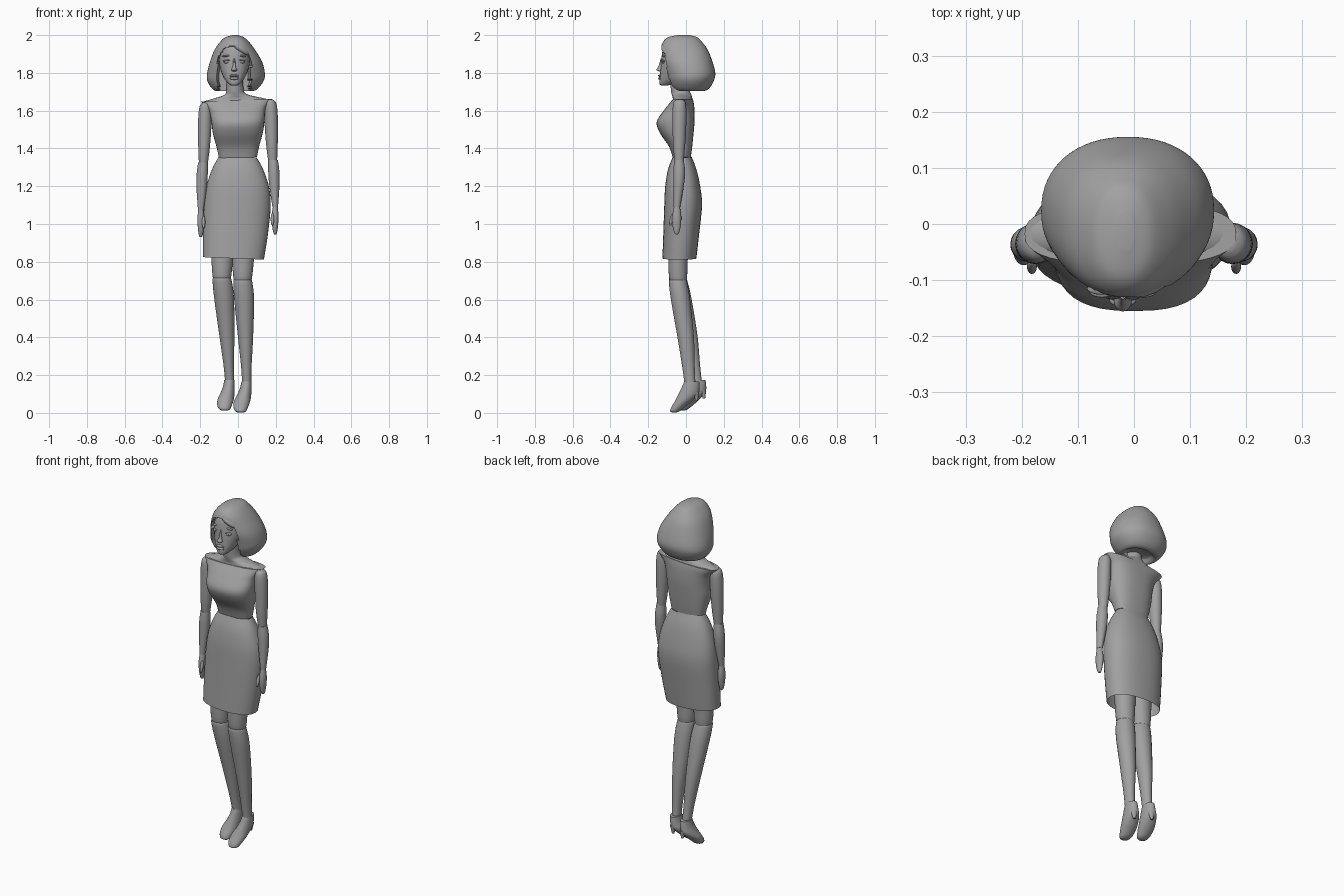
import bpy
import bmesh
import math
from mathutils import Vector

default_cube = bpy.data.objects.get("Cube")
if default_cube:
    bpy.data.objects.remove(default_cube, do_unlink=True)

GREY = (0.36, 0.36, 0.36, 1)
plain_grey = bpy.data.materials.new("plain_grey")
plain_grey.use_nodes = True
plain_grey.diffuse_color = GREY
plain_grey.node_tree.nodes["Principled BSDF"].inputs["Base Color"].default_value = GREY
parts = []


def finish(name, bm):
    """Turn a bmesh into a named, coloured object."""
    bmesh.ops.recalc_face_normals(bm, faces=bm.faces)
    mesh = bpy.data.meshes.new(name)
    bm.to_mesh(mesh)
    bm.free()
    mesh.materials.append(plain_grey)
    obj = bpy.data.objects.new(name, mesh)
    bpy.context.collection.objects.link(obj)
    parts.append(obj)
    return obj


def spline(a, b, c, d, t):
    """Catmull-Rom blend between rings b and c."""
    return [q + t / 2 * (r - p + t * (2 * p - 5 * q + 4 * r - s + t * (3 * (q - r) + s - p)))
            for p, q, r, s in zip(a, b, c, d)]


def loft(name, rings, power=2, sides=28, steps=4, slope=0, caps=True, shape=None):
    """Skin rounded sections given as (z, x_min, x_max, y_min, y_max)."""
    padded = [rings[0], *rings, rings[-1]]
    sections = [spline(*padded[i:i + 4], k / steps)
                for i in range(len(rings) - 1) for k in range(steps)]
    sections.append(rings[-1])
    bm = bmesh.new()
    loops = []
    for z, x_min, x_max, y_min, y_max in sections:
        loop = []
        for k in range(sides):
            angle = math.tau * k / sides
            u, v = [math.copysign(abs(w) ** (2 / power), w)
                    for w in (math.cos(angle), math.sin(angle))]
            x = (x_min + x_max + u * (x_max - x_min)) / 2
            y = (y_min + y_max + v * (y_max - y_min)) / 2
            point = Vector((x, y, z + slope * x))
            loop.append(bm.verts.new(shape(point) if shape else point))
        loops.append(loop)
    for low, high in zip(loops, loops[1:]):
        for k in range(sides):
            n = (k + 1) % sides
            bm.faces.new((low[k], low[n], high[n], high[k]))
    if caps:
        bm.faces.new(loops[0])
        bm.faces.new(loops[-1])
    return finish(name, bm)


def blob(name, place, size, turn=(0, 0, 0)):
    """Small stretched sphere for face details and thumbs."""
    bm = bmesh.new()
    bmesh.ops.create_uvsphere(bm, u_segments=16, v_segments=10, radius=1)
    obj = finish(name, bm)
    obj.location, obj.scale, obj.rotation_euler = place, size, turn


# Dress: skirt open at the hem, bodice with a flat bust
loft("skirt", [(.817, -.185, .137, -.125, .055), (.95, -.185, .158, -.12, .07),
               (1.1, -.18, .173, -.115, .085), (1.2, -.165, .165, -.11, .075),
               (1.29, -.135, .135, -.095, .055), (1.355, -.1, .1, -.07, .03)],
     power=2.3, sides=40, slope=-.04, caps=False)
loft("bodice", [(1.35, -.1, .1, -.07, .025), (1.41, -.113, .113, -.09, .033),
                (1.48, -.132, .132, -.137, .04), (1.54, -.14, .14, -.155, .045),
                (1.6, -.152, .145, -.118, .045), (1.635, -.178, .165, -.09, .042),
                (1.655, -.195, .182, -.073, .038)], power=2.6, sides=40, slope=.04)
loft("neck_and_shoulders", [(1.652, -.19, .178, -.07, .036), (1.668, -.13, .11, -.07, .033),
                            (1.685, -.075, .05, -.075, .028), (1.71, -.062, .03, -.08, .02),
                            (1.8, -.06, .025, -.085, .015)], slope=.03)

# Arms: jointed pieces, mirrored to the other side
upper_arm = [(1.65, .16, .18, -.048, -.02), (1.635, .145, .2, -.065, -.004),
             (1.59, .14, .209, -.071, .002), (1.5, .142, .212, -.071, .001),
             (1.4, .15, .21, -.068, -.005), (1.325, .16, .207, -.06, -.012)]
forearm = [(1.33, .16, .211, -.062, -.012), (1.27, .16, .219, -.067, -.005),
           (1.2, .165, .22, -.066, -.01), (1.08, .182, .212, -.065, -.031)]
hand = [(1.085, .185, .21, -.063, -.033), (1.03, .178, .215, -.073, -.025),
        (.98, .181, .212, -.071, -.028), (.945, .187, .207, -.062, -.036),
        (.935, .192, .202, -.055, -.042)]
for side, sign, lift in (("left", 1, .01), ("right", -1, -.005)):
    def place_arm(p):
        return Vector((p.x * sign, p.y, p.z + lift))

    for part, rings in (("upper_arm", upper_arm), ("forearm", forearm), ("hand", hand)):
        loft(f"{side}_{part}", rings, sides=20, shape=place_arm)
    blob(f"{side}_thumb", (.182 * sign, -.076, 1.015 + lift), (.009, .01, .035),
         (-.25, 0, 0))

# Legs: the right one swings slightly back
thigh = [(.69, -.018, .068, -.08, 0), (.72, -.025, .075, -.09, .006),
         (.82, -.03, .085, -.093, .01), (1.0, -.02, .1, -.09, .03)]
shin = [(.705, -.02, .07, -.085, 0), (.69, -.025, .076, -.09, .006),
        (.6, -.02, .085, -.08, .022), (.4, 0, .08, -.045, .042),
        (.25, .016, .072, -.021, .046), (.155, .022, .07, -.008, .05)]
shoe = [(.165, .018, .072, -.01, .07), (.13, .01, .072, -.025, .072),
        (.095, -.005, .07, -.042, .065), (.06, -.022, .064, -.06, .03),
        (.03, -.024, .053, -.078, -.005), (.01, -.015, .043, -.084, -.032),
        (.002, -.002, .032, -.075, -.05)]
heel = [(.11, .022, .065, .03, .07), (.085, .032, .056, .043, .066),
        (.065, .037, .051, .05, .062)]
for side, swing in (("left", 0), ("right", 1)):
    def place_leg(p):
        down = max(0, (.7 - p.z) / .55)
        return p + swing * Vector((-.11 + .02 * down, .034 * down, .01))

    for part, rings in (("thigh", thigh), ("shin", shin), ("shoe", shoe), ("heel", heel)):
        loft(f"{side}_{part}", rings, sides=24, shape=place_leg)

# Head
FACE_X = -.02
loft("head", [(1.733, -.035, -.005, -.13, -.1), (1.742, -.05, .01, -.14, -.07),
              (1.775, -.076, .036, -.139, -.01), (1.83, -.096, .058, -.134, .03),
              (1.88, -.1, .062, -.13, .04), (1.93, -.09, .055, -.12, .04),
              (1.965, -.06, .03, -.09, .02)], power=2.2)
loft("nose", [(1.807, -.028, -.012, -.14, -.12), (1.815, -.036, -.004, -.156, -.12),
              (1.835, -.028, -.012, -.146, -.12), (1.875, -.026, -.014, -.134, -.11)],
     sides=16)
for name, z, height in (("upper_lip", 1.785, .007), ("lower_lip", 1.771, .008)):
    blob(name, (FACE_X, -.136, z), (.024, .012, height))
for side, sign in (("left", 1), ("right", -1)):
    blob(f"{side}_eye", (FACE_X + .037 * sign, -.117, 1.858), (.019, .011, .009))
    blob(f"{side}_eyelid", (FACE_X + .037 * sign, -.119, 1.866), (.024, .012, .004),
         (0, .12 * sign, 0))
    blob(f"{side}_eyebrow", (FACE_X + .038 * sign, -.115, 1.89), (.026, .011, .005),
         (0, .1 * sign, 0))


# Bob hair: a full shell pressed inward around the face
def open_face(p):
    across = (p.x - FACE_X) / .083
    above = max(0, p.z - 1.85) / .09
    if p.y < 0 and across ** 2 + above ** 2 < 1:
        p.y = max(p.y, -.02)
    return p


loft("hair", [(1.725, -.09, .05, -.03, .06), (1.705, -.115, .08, -.06, .095),
              (1.72, -.14, .108, -.085, .125), (1.76, -.163, .137, -.102, .148),
              (1.8, -.163, .142, -.112, .155), (1.86, -.148, .127, -.127, .14),
              (1.92, -.125, .092, -.132, .116), (1.96, -.098, .062, -.124, .088),
              (1.988, -.068, .032, -.096, .06), (2.0, -.03, 0, -.045, .02)],
     power=2.2, sides=64, steps=6, shape=open_face)
blob("side_fringe", (.018, -.107, 1.925), (.05, .022, .018), (0, .55, .25))

# Smooth shading with crisp seams
bpy.ops.object.select_all(action="DESELECT")
for obj in parts:
    obj.select_set(True)
bpy.context.view_layer.objects.active = parts[0]
bpy.ops.object.shade_smooth_by_angle(angle=math.radians(45))
